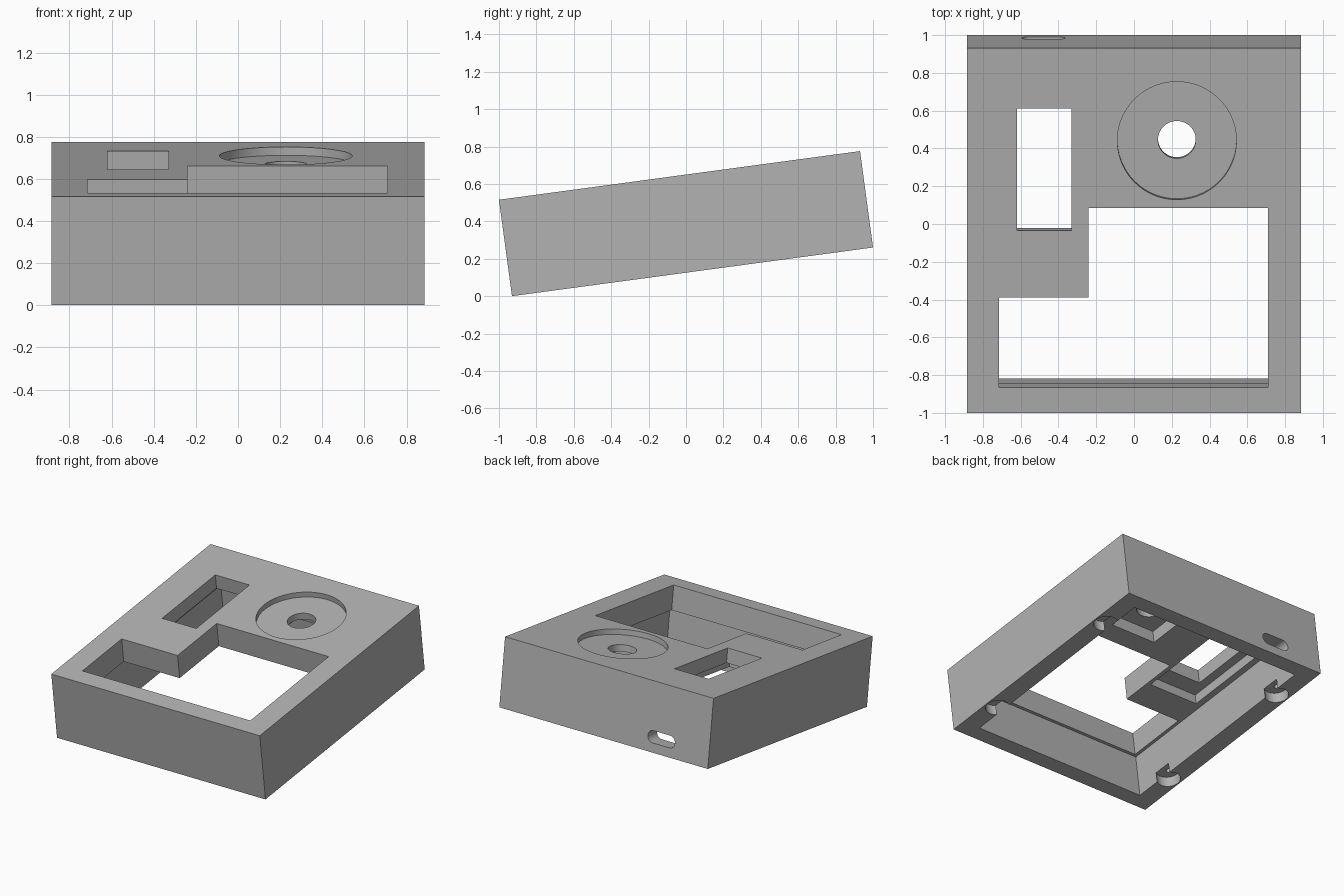
import bpy, bmesh, math
from mathutils import Matrix

cube = bpy.data.objects.get("Cube")
if cube:
    bpy.data.objects.remove(cube, do_unlink=True)

grey = bpy.data.materials.new("plain grey")
grey.use_nodes = True
colour = (0.45, 0.45, 0.45, 1)
grey.diffuse_color = colour
grey.node_tree.nodes["Principled BSDF"].inputs["Base Color"].default_value = colour

W, D, H = 1.77, 1.948, 0.52      # width, depth and height before tilting
TILT = math.atan2(0.26, 1.93)
CEIL = 0.335                     # underside of the top plate
OVER = 0.05                      # cutter overshoot


def make(name, bm):
    mesh = bpy.data.meshes.new(name)
    bmesh.ops.recalc_face_normals(bm, faces=bm.faces)
    bm.to_mesh(mesh)
    bm.free()
    obj = bpy.data.objects.new(name, mesh)
    bpy.context.collection.objects.link(obj)
    return obj


def box(name, x0, x1, y0, y1, z0, z1):
    bm = bmesh.new()
    bmesh.ops.create_cube(bm, size=1, matrix=Matrix.Translation(
        ((x0 + x1) / 2, (y0 + y1) / 2, (z0 + z1) / 2))
        @ Matrix.Diagonal((x1 - x0, y1 - y0, z1 - z0, 1)))
    return make(name, bm)


def prism(name, points, z0, z1):
    bm = bmesh.new()
    face = bm.faces.new([bm.verts.new((x, y, z0)) for x, y in points])
    ext = bmesh.ops.extrude_face_region(bm, geom=[face])["geom"]
    bmesh.ops.translate(bm, vec=(0, 0, z1 - z0),
                        verts=[v for v in ext if isinstance(v, bmesh.types.BMVert)])
    return make(name, bm)


def disc(name, x, y, r, z0, z1, sides=64):
    pts = [(x + r * math.cos(i * math.tau / sides), y + r * math.sin(i * math.tau / sides))
           for i in range(sides)]
    return prism(name, pts, z0, z1)


def cut(target, cutter):
    cutter.hide_render = True
    mod = target.modifiers.new("cut", "BOOLEAN")
    mod.operation = "DIFFERENCE"
    mod.solver = "EXACT"
    mod.object = cutter
    bpy.context.view_layer.update()
    graph = bpy.context.evaluated_depsgraph_get()
    mesh = bpy.data.meshes.new_from_object(target.evaluated_get(graph))
    target.modifiers.clear()
    target.data = mesh
    bpy.data.objects.remove(cutter, do_unlink=True)


housing = box("housing", -W / 2, W / 2, -D / 2, D / 2, 0, H)
housing.data.materials.append(grey)

# Open underside
cut(housing, box("cavity", -0.74, 0.74, -0.86, 0.86, -OVER, CEIL))

# L-shaped opening
l_shape = [(-0.715, -0.838), (0.71, -0.838), (0.71, 0.121),
           (-0.24, 0.121), (-0.24, -0.358), (-0.715, -0.358)]
cut(housing, prism("screen_opening", l_shape, CEIL - OVER, H + OVER))

# Small window with a wider pocket beneath
cut(housing, box("window_opening", -0.62, -0.33, 0, 0.651, CEIL - OVER, H + OVER))
cut(housing, box("window_pocket", -0.69, -0.27, -0.13, 0.78, CEIL - OVER, 0.41))

# Round dial recess, shaft hole and square pocket beneath
cut(housing, disc("dial_recess", 0.227, 0.48, 0.315, H - 0.04, H + OVER, 96))
cut(housing, disc("shaft_hole", 0.227, 0.48, 0.1, CEIL - OVER, H + OVER))
cut(housing, box("dial_pocket", 0.035, 0.42, 0.275, 0.68, CEIL - OVER, 0.43))

# Screw notches and holes along both side walls
for sx in (-1, 1):
    for sy in (-1, 1):
        cut(housing, disc("screw_notch", sx * 0.79, sy * 0.6, 0.085, -OVER, 0.08, 48))
        cut(housing, disc("screw_hole", sx * 0.8, sy * 0.6, 0.02, 0.08 - OVER, 0.22, 24))

# Rounded cable slot through the back wall
slot_r, slot_half = 0.045, 0.07
slot = []
for i in range(34):
    a = math.pi * (i % 17) / 16 - math.pi / 2 + (math.pi if i > 16 else 0)
    side = slot_half if i < 17 else -slot_half
    slot.append((side + slot_r * math.cos(a), slot_r * math.sin(a)))
cable = prism("cable_slot", slot, -0.12, 0.12)
cable.data.transform(Matrix.Translation((-0.48, 0.92, 0.115)) @ Matrix.Rotation(math.pi / 2, 4, "X"))
cut(housing, cable)

# Tilt the whole housing toward the front
housing.data.transform(Matrix.Translation((0, 0, 0.388)) @ Matrix.Rotation(TILT, 4, "X")
                       @ Matrix.Translation((0, 0, -H / 2)))
bpy.ops.object.select_all(action="DESELECT")
housing.select_set(True)
bpy.context.view_layer.objects.active = housing
bpy.ops.object.shade_smooth_by_angle(angle=math.radians(30))
